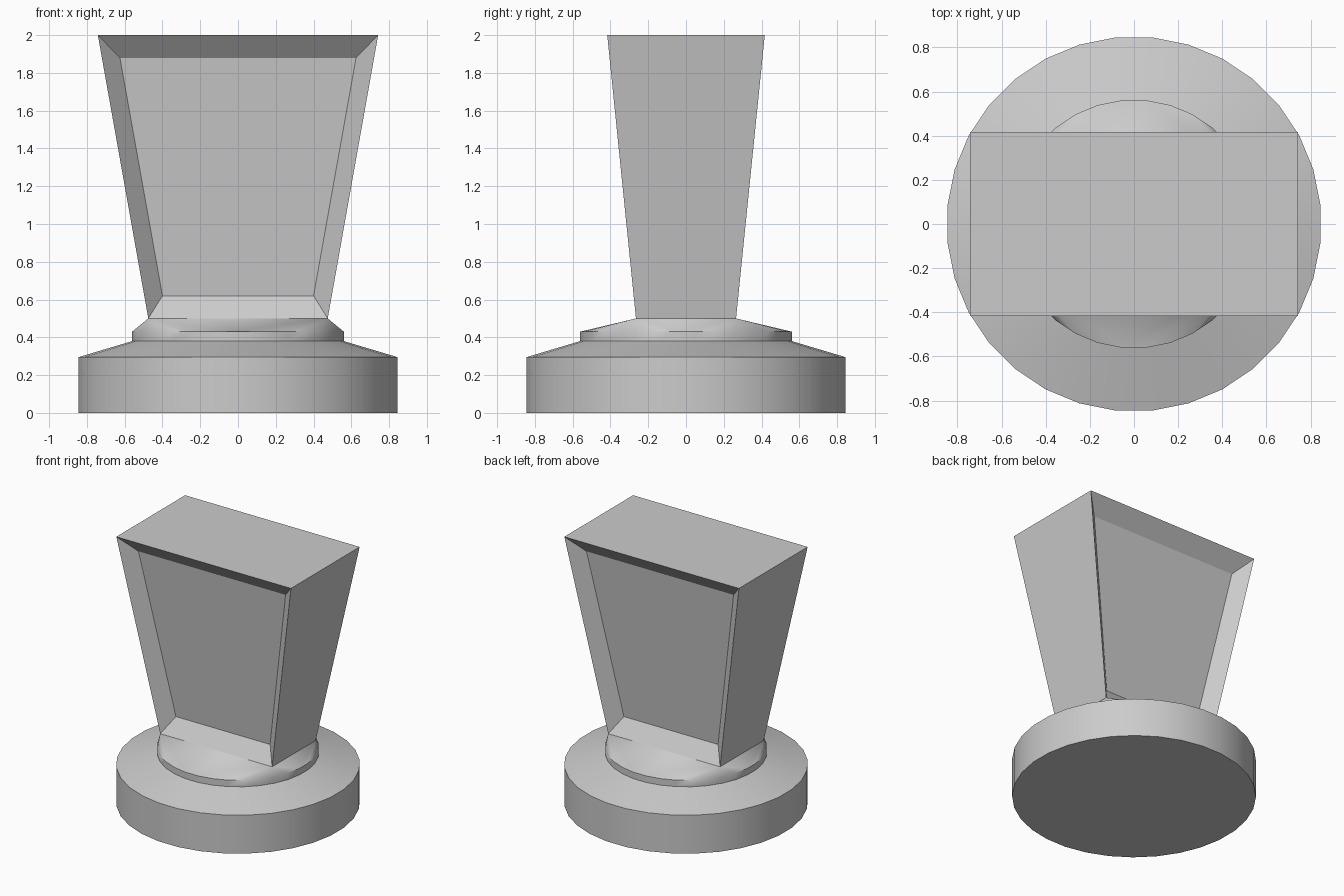
import bpy, bmesh, math

if "Cube" in bpy.data.objects:
    bpy.data.objects.remove(bpy.data.objects["Cube"])

N = 32                      # sides of the round base
BX, BY, BZ = 0.475, 0.265, 0.5    # bottom rectangle of the block (half sizes, height)
TX, TY, TZ = 0.742, 0.417, 2.0    # top rectangle


def finish(name, bm):
    bmesh.ops.recalc_face_normals(bm, faces=bm.faces)
    me = bpy.data.meshes.new(name)
    bm.to_mesh(me)
    bm.free()
    ob = bpy.data.objects.new(name, me)
    bpy.context.collection.objects.link(ob)
    return ob


def ring(bm, r, z):
    step = 2 * math.pi / N
    return [bm.verts.new((r * math.cos((i + 0.5) * step),
                          r * math.sin((i + 0.5) * step), z)) for i in range(N)]


def rect(bm, x, y, z):
    return [bm.verts.new((sx * x, sy * y, z))
            for sx, sy in ((1, 1), (-1, 1), (-1, -1), (1, -1))]


# Round pedestal: drum, sloped shoulder, collar
bm = bmesh.new()
rings = [ring(bm, r, z) for r, z in
         ((0.849, 0), (0.849, 0.295), (0.563, 0.38), (0.563, 0.43))]
bm.faces.new(rings[0])
for a, b in zip(rings, rings[1:]):
    for i in range(N):
        j = (i + 1) % N
        bm.faces.new((a[i], a[j], b[j], b[i]))

# Blend from the round collar to the rectangular foot of the block
top, corners, q = rings[-1], rect(bm, BX, BY, BZ), N // 4
for k in range(4):
    for i in range(k * q, k * q + q - 1):
        bm.faces.new((top[i], top[i + 1], corners[k]))
    e = k * q + q - 1
    bm.faces.new((top[e], top[(e + 1) % N], corners[(k + 1) % 4], corners[k]))
pedestal = finish("pedestal", bm)
bpy.context.view_layer.objects.active = pedestal
pedestal.select_set(True)
bpy.ops.object.shade_smooth_by_angle(angle=math.radians(30))

# Flared block with a recessed panel on front and back
bm = bmesh.new()
low, high = rect(bm, BX, BY, BZ), rect(bm, TX, TY, TZ)
bm.faces.new(high)
for a, b in ((1, 2), (3, 0)):
    bm.faces.new((low[a], low[b], high[b], high[a]))
panel_low, panel_high = rect(bm, 0.40, 0.182, 0.62), rect(bm, 0.625, 0.315, 1.88)
for a, b in ((0, 1), (2, 3)):
    outer = (low[a], low[b], high[b], high[a])
    inner = (panel_low[a], panel_low[b], panel_high[b], panel_high[a])
    bm.faces.new(inner)
    for i in range(4):
        j = (i + 1) % 4
        bm.faces.new((outer[i], outer[j], inner[j], inner[i]))
finish("flared_block", bm)
